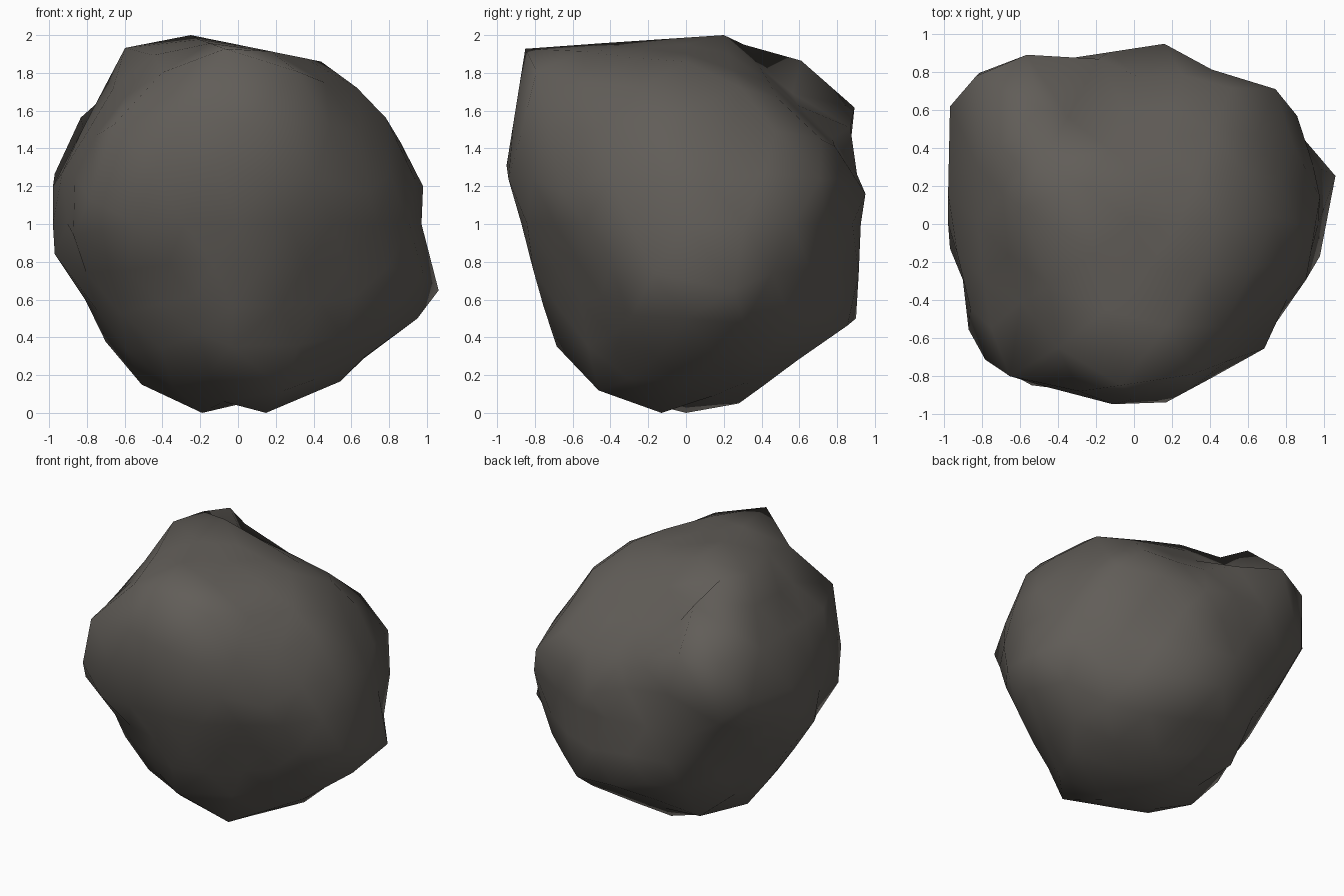
import bpy, bmesh, math
from mathutils import Vector

if "Cube" in bpy.data.objects:
    bpy.data.objects.remove(bpy.data.objects["Cube"])

# Corners of the rock's outline along six viewing directions (azimuth, elevation of the eye)
OUTLINES = [
    (-90, 0, [(-.25, 1), (.44, .86), (.79, .57), (.98, .2), (.95, -.5), (.54, -.83),
              (-.19, -1), (-.51, -.85), (-.97, -.16), (-.98, .2), (-.6, .93)]),
    (0, 0, [(.2, 1), (.55, .87), (.87, .51), (.94, .16), (.9, -.5), (.28, -.95),
            (-.13, -1), (-.5, -.87), (-.7, -.67), (-.95, .31), (-.85, .93)]),
    (-90, 90, [(.16, .95), (.86, .57), (.98, .2), (.98, -.17), (.69, -.66), (.17, -.94),
               (-.54, -.85), (-.79, -.72), (-.98, 0), (-.97, .62), (-.82, .8)]),
    (-45, 30, [(-.14, 1.11), (.87, .46), (1.03, .19), (.93, -.59), (.39, -.91), (-.14, -1),
               (-.51, -.79), (-1.06, .14), (-1.02, .4), (-.71, .65), (-.36, 1.05)]),
    (135, 30, [(.65, 1.08), (1.03, .51), (1.01, -.16), (.48, -.84), (-.02, -1),
               (-.82, -.66), (-1.03, .22), (-.55, .77), (-.28, .93), (.34, 1.09)]),
    (45, -30, [(-.2, .93), (.78, .79), (1.03, .65), (1.14, .47), (1.14, .11),
               (.53, -.77), (.06, -.96), (-.5, -.84), (-.95, .16), (-.7, .69)]),
]


def view_axes(az, el):
    a, e = math.radians(az), math.radians(el)
    right = Vector((-math.sin(a), math.cos(a), 0))
    up = Vector((-math.cos(a) * math.sin(e), -math.sin(a) * math.sin(e), math.cos(e)))
    return right, up


def reach(outline, u, v):
    """Distance factor along (u, v) from the centre to the outline."""
    best = 1.25
    for (ax, ay), (bx, by) in zip(outline, outline[1:] + outline[:1]):
        ex, ey = bx - ax, by - ay
        den = u * ey - v * ex
        if abs(den) < 1e-9:
            continue
        t = (ax * ey - ay * ex) / den
        s = (ax * v - ay * u) / den
        if t > 0 and 0 <= s <= 1:
            best = min(best, t)
    return best


VIEWS = [(*view_axes(az, el), pts) for az, el, pts in OUTLINES]


def rock_radius(d):
    return min(reach(p, d.dot(r), d.dot(u)) for r, u, p in VIEWS)


# Rock body: a coarse ball carved to the outlines
bm = bmesh.new()
bmesh.ops.create_icosphere(bm, subdivisions=3, radius=1)
for v in bm.verts:
    d = v.co.normalized()
    v.co = d * rock_radius(d)

for _ in range(4):
    # Soften the lumps, staying within the outlines
    soft = []
    for v in bm.verts:
        near = [e.other_vert(v).co.length for e in v.link_edges]
        soft.append(.7 * v.co.length + .3 * sum(near) / len(near))
    for v, r in zip(bm.verts, soft):
        d = v.co.normalized()
        v.co = d * min(r, rock_radius(d))
    # Pull the nearest corner of the rock out to each outline corner
    for right, up, pts in VIEWS:
        for x, y in pts:
            def gap(v):
                return math.hypot(v.co.dot(right) - x, v.co.dot(up) - y)
            v = min(bm.verts, key=gap)
            v.co += right * (x - v.co.dot(right)) + up * (y - v.co.dot(up))

# Stand it on the ground
low = min(v.co.z for v in bm.verts)
for v in bm.verts:
    v.co.z -= low
bmesh.ops.recalc_face_normals(bm, faces=bm.faces)
for f in bm.faces:
    f.smooth = True
mesh = bpy.data.meshes.new("rock")
bm.to_mesh(mesh)
bm.free()
rock = bpy.data.objects.new("rock", mesh)
bpy.context.collection.objects.link(rock)

# Single warm dark grey stone colour
stone = bpy.data.materials.new("dark stone grey")
stone.diffuse_color = (.12, .11, .098, 1)
stone.use_nodes = True
stone.node_tree.nodes["Principled BSDF"].inputs["Base Color"].default_value = stone.diffuse_color
mesh.materials.append(stone)
